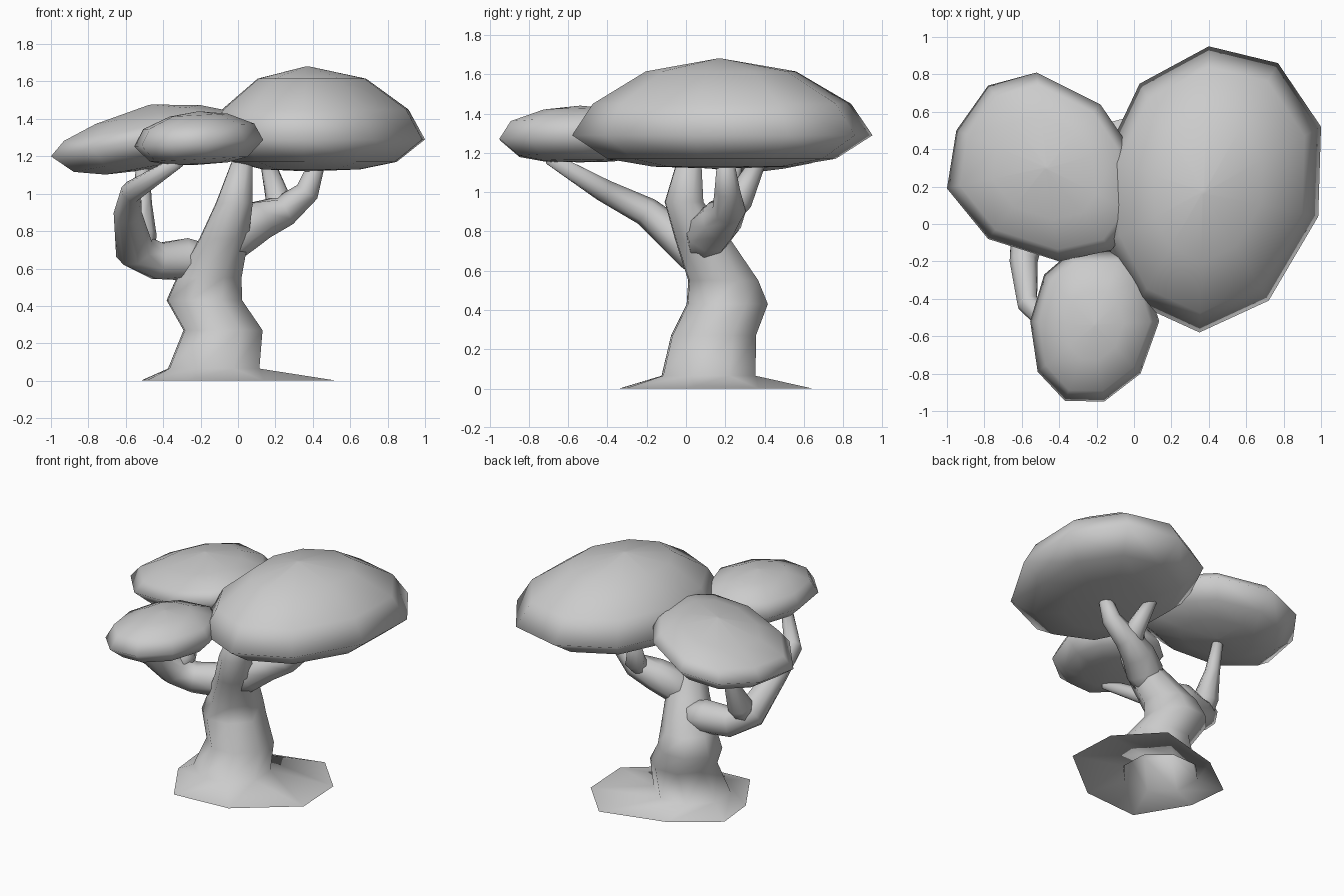
import bpy, bmesh, math
from mathutils import Vector


def loft(name, rings, cap_start=True, cap_end=True):
    """Skin a list of equal-length rings, optionally closing the ends."""
    bm = bmesh.new()
    loops = [[bm.verts.new(p) for p in ring] for ring in rings]
    n = len(rings[0])
    for a, b in zip(loops, loops[1:]):
        for i in range(n):
            j = (i + 1) % n
            bm.faces.new((a[i], a[j], b[j], b[i]))
    for use, loop in ((cap_start, loops[0]), (cap_end, loops[-1])):
        if use:
            bm.faces.new(loop)
    bmesh.ops.recalc_face_normals(bm, faces=bm.faces)
    me = bpy.data.meshes.new(name)
    bm.to_mesh(me)
    bm.free()
    for p in me.polygons:
        p.use_smooth = True
    ob = bpy.data.objects.new(name, me)
    bpy.context.collection.objects.link(ob)
    return ob


def canopy(name, centre, outline, profile, tilt=0.0):
    """Flattened leaf cushion: the plan outline shrunk along a side profile."""
    cx, cy = centre
    rings = [[(cx + (x - cx) * s, cy + (y - cy) * s, z + tilt * (x - cx) * s)
              for x, y in outline] for s, z in profile]
    return loft(name, rings)


def limb(name, path, sides=8):
    """Tapered branch through (x, y, z, radius) points."""
    pts = [Vector(p[:3]) for p in path]
    rings = []
    for i, p in enumerate(pts):
        t = (pts[min(i + 1, len(pts) - 1)] - pts[max(i - 1, 0)]).normalized()
        q = Vector((0, 0, 1)).rotation_difference(t)
        r = path[i][3]
        rings.append([p + q @ Vector((r * math.cos(a), r * math.sin(a), 0))
                      for a in (2 * math.pi * k / sides for k in range(sides))])
    return loft(name, rings)


# Trunk with its irregular root skirt, open underneath: cx, cy, z, rx, ry
skirt = [(0.53, 0.0), (0.51, 0.37), (0.25, 0.645), (-0.22, 0.52),
         (-0.52, 0.30), (-0.49, 0.01), (-0.28, -0.34), (0.14, -0.31)]
trunk_rings = [
    (-0.13, 0.115, 0.065, 0.26, 0.255),
    (-0.08, 0.14, 0.27, 0.225, 0.23),
    (-0.18, 0.21, 0.43, 0.215, 0.22),
    (-0.155, 0.19, 0.55, 0.185, 0.19),
    (-0.075, 0.085, 0.76, 0.14, 0.15),
    (-0.02, -0.01, 0.95, 0.105, 0.105),
    (0.025, 0.02, 1.19, 0.055, 0.06),
]
loft("trunk", [[(x, y, 0) for x, y in skirt]] +
     [[(cx + rx * math.cos(k * math.pi / 4 - 0.35),
        cy + ry * math.sin(k * math.pi / 4 - 0.35), z) for k in range(8)]
      for cx, cy, z, rx, ry in trunk_rings], cap_start=False)

# Left limb curling forward, with an upright fork
limb("left_limb", [(-0.13, 0.18, 0.62, 0.10), (-0.28, 0.16, 0.65, 0.115),
                   (-0.43, 0.12, 0.64, 0.105), (-0.555, 0.04, 0.70, 0.105),
                   (-0.59, -0.20, 0.90, 0.075), (-0.57, -0.42, 1.01, 0.06),
                   (-0.32, -0.69, 1.17, 0.035)])
limb("left_upright", [(-0.52, 0.07, 0.66, 0.07), (-0.52, 0.12, 0.78, 0.085),
                      (-0.51, 0.20, 0.95, 0.05), (-0.51, 0.26, 1.17, 0.035)])

# Right limb with its two-way fork
limb("right_limb", [(-0.10, 0.09, 0.66, 0.08), (0.0, 0.11, 0.79, 0.125),
                    (0.12, 0.18, 0.86, 0.11), (0.25, 0.22, 0.91, 0.085),
                    (0.37, 0.21, 1.01, 0.065), (0.43, 0.20, 1.18, 0.04)])
limb("right_fork", [(0.18, 0.20, 0.87, 0.06), (0.22, 0.27, 0.96, 0.07),
                    (0.16, 0.37, 1.16, 0.04)])

# Leaf canopies
canopy("large_canopy", (0.37, 0.17),
       [(0.40, 0.95), (0.77, 0.86), (1.00, 0.52), (0.985, 0.04), (0.72, -0.41),
        (0.35, -0.58), (0.02, -0.43), (-0.15, -0.10), (-0.16, 0.35), (0.03, 0.75)],
       [(0.02, 1.12), (0.45, 1.13), (0.76, 1.17), (1.0, 1.29), (0.86, 1.45),
        (0.5, 1.615), (0.02, 1.68)])
canopy("left_canopy", (-0.47, 0.30),
       [(-1.00, 0.19), (-0.95, 0.50), (-0.78, 0.74), (-0.52, 0.81), (-0.18, 0.64),
        (-0.03, 0.42), (0.02, 0.05), (-0.12, -0.14), (-0.40, -0.20), (-0.78, -0.08)],
       [(0.02, 1.13), (0.45, 1.145), (0.77, 1.19), (1.0, 1.295), (0.87, 1.365),
        (0.55, 1.425), (0.02, 1.475)], tilt=0.18)
canopy("front_canopy", (-0.21, -0.54),
       [(-0.555, -0.52), (-0.515, -0.79), (-0.37, -0.945), (-0.16, -0.95),
        (0.035, -0.80), (0.135, -0.52), (0.06, -0.28), (-0.07, -0.14),
        (-0.34, -0.15), (-0.48, -0.27)],
       [(0.02, 1.155), (0.45, 1.16), (0.76, 1.185), (1.0, 1.27), (0.86, 1.36),
        (0.45, 1.42), (0.02, 1.44)], tilt=0.05)
